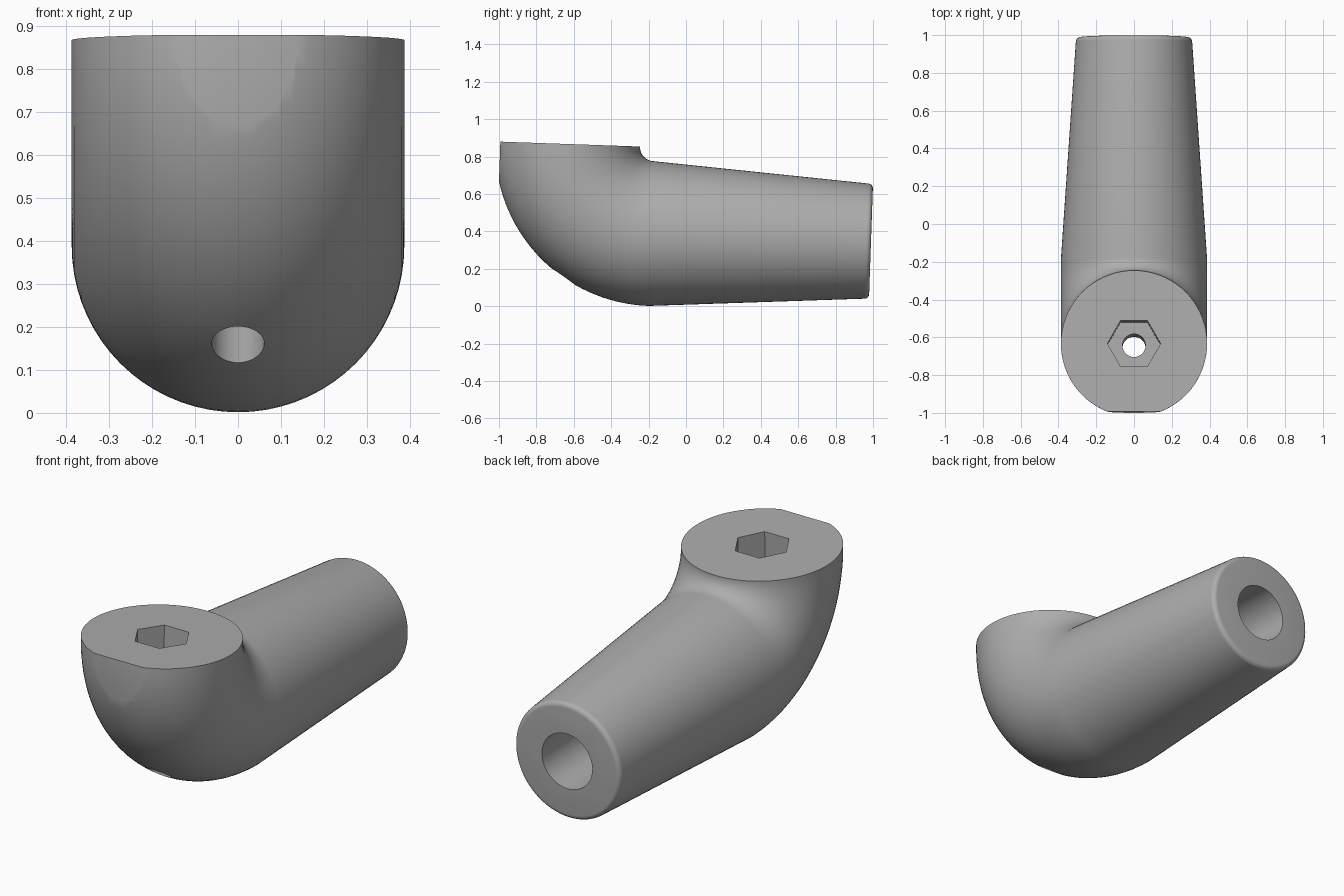
import bpy
import bmesh
from math import sin, cos, pi, radians
from mathutils import Vector, Matrix

if "Cube" in bpy.data.objects:
    bpy.data.objects.remove(bpy.data.objects["Cube"])

SIDES = 72
BEND = 0.463        # centreline radius of the elbow
RADIUS = 0.387      # tube radius of the elbow
LENGTH = 1.176      # length of the tapered arm
END = 0.308         # radius at the arm's end
FILLET = 0.025
TILT = Matrix.Translation((0, -0.17, 0.851)) @ Matrix.Rotation(radians(-2), 4, "X")

metal = bpy.data.materials.new("grey metal")
metal.use_nodes = True
grey = (0.42, 0.42, 0.42, 1)
metal.diffuse_color = grey
metal.node_tree.nodes["Principled BSDF"].inputs["Base Color"].default_value = grey


def make_object(name, bm):
    bmesh.ops.recalc_face_normals(bm, faces=bm.faces)
    mesh = bpy.data.meshes.new(name)
    bm.to_mesh(mesh)
    bm.free()
    mesh.materials.append(metal)
    obj = bpy.data.objects.new(name, mesh)
    obj.matrix_world = TILT
    bpy.context.collection.objects.link(obj)
    return obj


def cylinder(name, sides, radius, depth, centre, turn):
    bm = bmesh.new()
    bmesh.ops.create_cone(bm, cap_ends=True, segments=sides, radius1=radius,
                          radius2=radius, depth=depth,
                          matrix=Matrix.Translation(centre) @ turn)
    return make_object(name, bm)


# Each ring of the body: centre, outward direction, radius
rings = []
for i in range(33):
    a = i / 32 * pi / 2
    out = Vector((0, -cos(a), -sin(a)))
    rings.append((out * BEND, out, RADIUS))
down = Vector((0, 0, -1))
for i in range(7):
    a = i / 6 * pi / 2
    along = LENGTH - FILLET * (1 - sin(a))
    rings.append((Vector((0, along, -BEND)), down, END - FILLET * (1 - cos(a))))

# Elbow and tapered arm as one swept solid
bm = bmesh.new()
loops = []
for centre, out, r in rings:
    loops.append([bm.verts.new(centre + out * (r * sin(t)) + Vector((r * cos(t), 0, 0)))
                  for t in (2 * pi * k / SIDES for k in range(SIDES))])
for a, b in zip(loops, loops[1:]):
    for k in range(SIDES):
        n = (k + 1) % SIDES
        bm.faces.new((a[k], a[n], b[n], b[k]))
bm.faces.new(loops[0])
bm.faces.new(loops[-1])
body = make_object("elbow_fitting", bm)

# Cutters: hex socket, screw hole, arm bore and front flat
upright = Matrix.Identity(4)
sideways = Matrix.Rotation(pi / 2, 4, "X")
cutters = [
    cylinder("hex_socket_cutter", 6, 0.141, 0.6, (0, -BEND, 0), Matrix.Rotation(pi / 2, 4, "Z")),
    cylinder("screw_hole_cutter", 32, 0.061, 2.4, (0, -BEND, -0.4), upright),
    cylinder("arm_bore_cutter", 32, 0.147, 1.6, (0, LENGTH, -BEND), sideways),
]
bm = bmesh.new()
bmesh.ops.create_cube(bm, size=1, matrix=Matrix.Translation((0, -1.323, 0))
                      @ Matrix.Diagonal((2, 1, 2, 1)))
cutters.append(make_object("front_flat_cutter", bm))

bpy.context.view_layer.objects.active = body
for cutter in cutters:
    cutter.hide_render = True
    mod = body.modifiers.new(cutter.name, "BOOLEAN")
    mod.operation = "DIFFERENCE"
    mod.solver = "EXACT"
    mod.object = cutter
    bpy.ops.object.modifier_apply(modifier=mod.name)
for cutter in cutters:
    bpy.data.objects.remove(cutter)

bpy.ops.object.select_all(action="DESELECT")
body.select_set(True)
bpy.ops.object.shade_smooth_by_angle(angle=radians(30))
